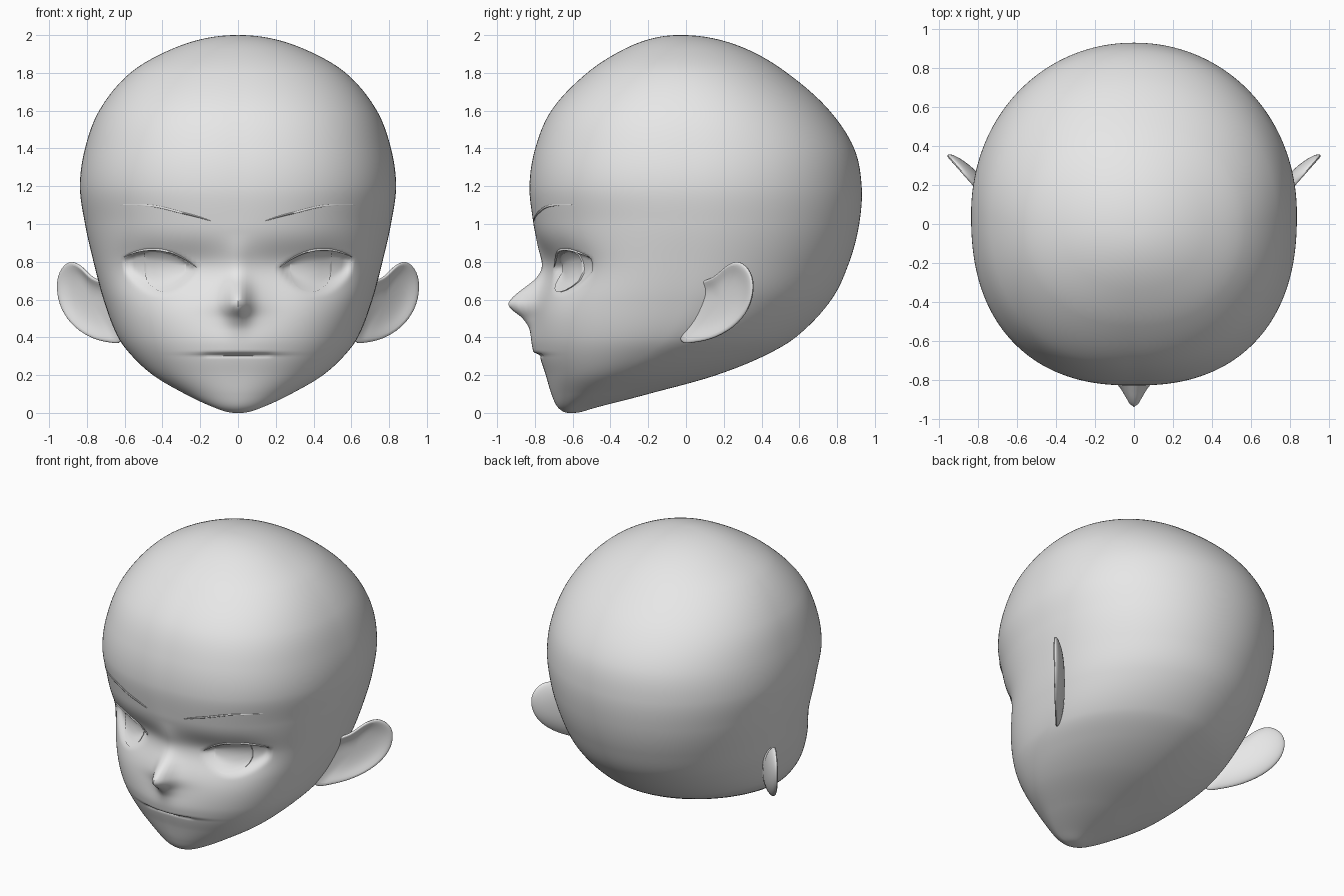
import bpy
import bmesh
from math import acos, cos, sin, pi, exp, sqrt, radians
from mathutils import Vector

cube = bpy.data.objects.get("Cube")
if cube:
    bpy.data.objects.remove(cube)

clay = bpy.data.materials.new("light_grey")
clay.use_nodes = True
clay.diffuse_color = (0.8, 0.8, 0.8, 1)
clay.node_tree.nodes["Principled BSDF"].inputs["Base Color"].default_value = (0.8, 0.8, 0.8, 1)

# Head sections: height, front y, back y, half width, y of widest point, front roundness
SECTIONS = [
    (0, -.62, -.6, .01, -.61, 1.8),
    (.03, -.68, -.47, .13, -.6, 1.85),
    (.1, -.715, -.2, .28, -.5, 1.95),
    (.2, -.745, .16, .45, -.36, 2.12),
    (.3, -.775, .41, .56, -.22, 2.3),
    (.4, -.79, .58, .635, -.1, 2.42),
    (.6, -.79, .77, .712, 0, 2.48),
    (.8, -.792, .865, .765, .035, 2.35),
    (1, -.81, .917, .81, .05, 2.3),
    (1.2, -.83, .93, .837, .05, 2.35),
    (1.4, -.8, .89, .81, .05, 2.35),
    (1.6, -.715, .76, .735, .03, 2.3),
    (1.8, -.525, .535, .57, 0, 2.2),
    (1.92, -.34, .335, .365, -.02, 2.1),
    (2, -.04, -.02, .01, -.03, 2),
]
# Nose: height, how far it stands out
NOSE = [(0, 0), (.36, 0), (.44, .02), (.5, .073), (.55, .143), (.58, .162),
        (.62, .14), (.66, .1), (.71, .05), (.76, .025), (.85, .015), (.96, 0), (2, 0)]


def sample(table, z):
    """Smoothly interpolate a table row at height z."""
    keys = [acos(1 - row[0]) for row in table]
    t = acos(max(-1, min(1, 1 - z)))
    last = len(table) - 1
    i = max(j for j in range(last) if keys[j] <= t + 1e-9)
    width = keys[i + 1] - keys[i]
    f = (t - keys[i]) / width

    def slope(j, c):
        a, b = max(j - 1, 0), min(j + 1, last)
        return (table[b][c] - table[a][c]) / (keys[b] - keys[a]) * width

    out = []
    for c in range(1, len(table[0])):
        p, q = table[i][c], table[i + 1][c]
        m, n = slope(i, c), slope(i + 1, c)
        out.append(p + f * m + f * f * (3 * (q - p) - 2 * m - n)
                   + f ** 3 * (2 * (p - q) + m + n))
    return out


def step(v):
    v = max(0, min(1, v))
    return v * v * (3 - 2 * v)


def bell(v):
    return exp(-v * v)


def lid(x):
    u = (abs(x) - .41) / .2
    return .86 + .03 * u - .07 * u * u


def relief(x, z):
    """Face details: nose and lip forward, sockets, eye openings and mouth crease inward."""
    d = -sample(NOSE, z)[0] * (.65 * bell(x / .058) + .35 * bell(x / .13))
    d -= .03 * step((z - .3) / .025) * step((.54 - z) / .18) * bell(x / .2)
    socket = bell((z - .77) / (.13 if z > .77 else .16)) * step((.78 - abs(x)) / .34)
    d += .08 * socket * (1 - .38 * bell(x / .16))
    u = (abs(x) - .41) / .2
    d += .035 * step((lid(x) - z) / .02) * step((z - .61 - .13 * u * u) / .09) * step((1 - abs(u)) / .2)
    d += .006 * bell((z - .306) / .009) * step((.19 - abs(x)) / .03)
    return d


def skin(x, z, lift=0):
    """Point on the face at x and z."""
    front, back, half, mid, n = sample(SECTIONS, z)
    y = mid - (mid - front) * max(0, 1 - abs(x / half) ** n) ** (1 / n)
    return Vector((x, y + relief(x, z) - lift, z))


def loft(name, rings):
    """Skin a list of closed rings and cap both ends."""
    bm = bmesh.new()
    loops = [[bm.verts.new(p) for p in ring] for ring in rings]
    count = len(loops[0])
    for a, b in zip(loops, loops[1:]):
        for i in range(count):
            j = (i + 1) % count
            bm.faces.new((a[i], a[j], b[j], b[i]))
    bm.faces.new(loops[0])
    bm.faces.new(loops[-1])
    bmesh.ops.recalc_face_normals(bm, faces=bm.faces)
    mesh = bpy.data.meshes.new(name)
    bm.to_mesh(mesh)
    bm.free()
    obj = bpy.data.objects.new(name, mesh)
    bpy.context.collection.objects.link(obj)
    mesh.materials.append(clay)
    parts.append(obj)
    return obj


def strand(name, points, radius):
    """Thin tapered strand lying on the face."""
    rings = []
    for k, p in enumerate(points):
        r = radius * max(.05, sin(pi * k / (len(points) - 1)) ** .5)
        rings.append([p + Vector((0, cos(a * pi / 3) * r, sin(a * pi / 3) * r)) for a in range(6)])
    return loft(name, rings)


def path(points, steps=6):
    """Smooth path through flat points (Catmull-Rom)."""
    pts = [Vector(p) for p in points]
    pts = [2 * pts[0] - pts[1]] + pts + [2 * pts[-1] - pts[-2]]
    out = []
    for a, b, c, d in zip(pts, pts[1:], pts[2:], pts[3:]):
        for k in range(steps):
            t = k / steps
            out.append(b + (c - a) * t / 2 + (2 * a - 5 * b + 4 * c - d) * t * t / 2
                       + (3 * b - a - 3 * c + d) * t ** 3 / 2)
    return out + [pts[-2]]


parts = []

# Head
ROWS, COLS = 260, 200
rings = []
for row in range(ROWS + 1):
    z = 1 - cos(pi * row / ROWS)
    front, back, half, mid, n_front = sample(SECTIONS, z)
    ring = []
    for col in range(COLS):
        c, s = cos(2 * pi * col / COLS), sin(2 * pi * col / COLS)
        n = n_front if s < 0 else 1.8 + .25 * step(z)
        r = (abs(c) ** n + abs(s) ** n) ** (-1 / n)
        x = half * r * c
        y = mid + r * s * (mid - front if s < 0 else back - mid)
        if s < 0:
            y += relief(x, z) * step(-s * 4)
        ring.append((x, y, z))
    rings.append(ring)
loft("head", rings)

EAR = [(.6, .355), (.66, .37), (.75, .38), (.865, .445), (.94, .55), (.962, .66),
       (.95, .75), (.893, .815), (.83, .785), (.77, .71), (.7, .7), (.6, .6)]
BROW = [(.14, 1.015), (.22, 1.04), (.3, 1.06), (.42, 1.09), (.52, 1.1), (.63, 1.1)]

for side, label in ((1, "left"), (-1, "right")):
    # Ear: a cupped leaf swept back from the head
    outline = [Vector((x, (x - .64) * 1.13, z)) for x, z in EAR]
    centre = sum(outline, Vector()) / len(outline)
    facing = Vector((.74, -.67, 0))
    rings = []
    for scale, depth in ((.2, -.055), (.65, -.045), (.97, -.015), (1.01, .005),
                         (.93, .015), (.65, -.012), (.2, -.02)):
        ring = [centre + (p - centre) * scale + facing * depth for p in outline]
        rings.append([(p.x * side, p.y, p.z) for p in ring])
    ear = loft(label + "_ear", rings)
    smooth = ear.modifiers.new("Smooth", 'SUBSURF')
    smooth.levels = smooth.render_levels = 2

    # Iris: thin plate tucked under the upper lid
    rings = []
    for i in range(21):
        u = -.99 + 1.98 * i / 20
        x = (.385 + .11 * u) * side
        top, low = lid(x) - .012, .755 - .115 * sqrt(1 - u * u)
        heights = [low + (top - low) * k / 8 for k in range(9)]
        rings.append([skin(x, z, .008) for z in heights]
                     + [skin(x, z, -.001) for z in reversed(heights)])
    loft(label + "_iris", rings)

    # Upper lash line and brow
    lash = [(.215 + .39 * k / 24) * side for k in range(25)]
    strand(label + "_lash", [skin(x, lid(x) + .002, .002) for x in lash], .007)
    strand(label + "_brow", [skin(p.x * side, p.y, .003) for p in path(BROW)], .006)

# Smooth shading with crisp edges kept
bpy.ops.object.select_all(action='DESELECT')
for obj in parts:
    obj.select_set(True)
bpy.context.view_layer.objects.active = parts[0]
bpy.ops.object.shade_smooth_by_angle(angle=radians(60))
